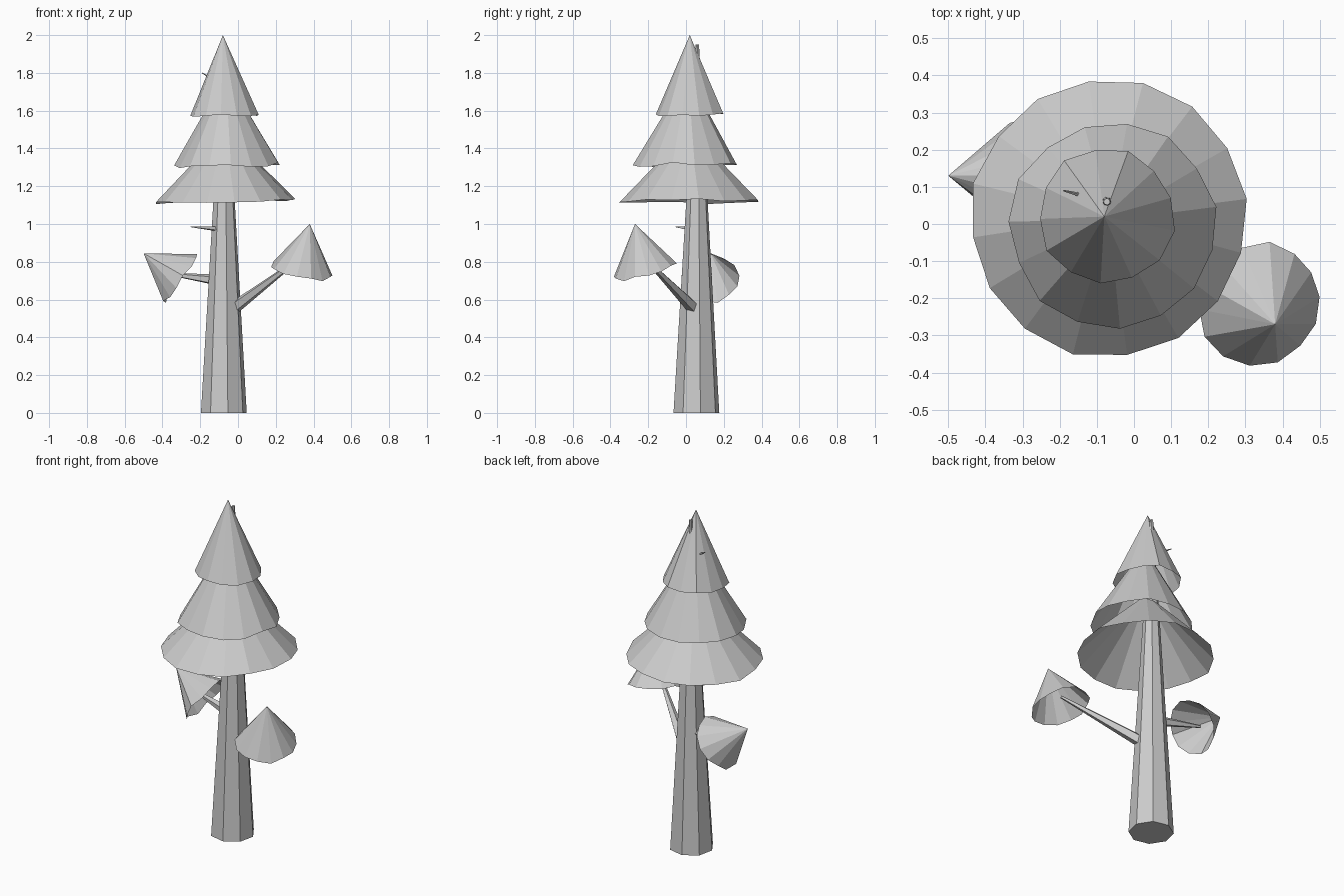
import bpy, math, random
from mathutils import Vector

if "Cube" in bpy.data.objects:
    bpy.data.objects.remove(bpy.data.objects["Cube"])

random.seed(4)


def make_object(name, verts, faces):
    mesh = bpy.data.meshes.new(name)
    mesh.from_pydata([tuple(v) for v in verts], [], faces)
    mesh.update()
    obj = bpy.data.objects.new(name, mesh)
    bpy.context.collection.objects.link(obj)
    return obj


def ring(center, axis, radius, sides, phase=0.0, jitter=0.0, drop=0.0):
    """Polygon around an axis, optionally ragged."""
    axis = Vector(axis).normalized()
    turn = Vector((0, 0, 1)).rotation_difference(axis)
    points = []
    for i in range(sides):
        a = math.radians(phase) + math.tau * i / sides
        r = radius + random.uniform(-jitter, jitter)
        p = Vector((r * math.cos(a), r * math.sin(a), random.uniform(-drop, drop)))
        points.append(Vector(center) + turn @ p)
    return points


def foliage(name, apex, center, axis, radius, sides, phase):
    """Open ragged cone."""
    rim = ring(center, axis, radius, sides, phase, 0.006, 0.01)
    faces = [(i, (i + 1) % sides, sides) for i in range(sides)]
    make_object(name, rim + [Vector(apex)], faces)


def limb(name, start, end, r0, r1, sides, phase=0.0):
    """Tapered closed prism between two points."""
    axis = Vector(end) - Vector(start)
    verts = ring(start, axis, r0, sides, phase) + ring(end, axis, r1, sides, phase)
    faces = [(i, (i + 1) % sides, sides + (i + 1) % sides, sides + i) for i in range(sides)]
    faces += [tuple(reversed(range(sides))), tuple(range(sides, 2 * sides))]
    make_object(name, verts, faces)


# Trunk
limb("trunk", (-0.075, 0.055, 0), (-0.073, 0.06, 1.95), 0.123, 0.009, 8, 10)

# Three stacked crown tiers
foliage("crown_bottom", (-0.07, 0.02, 1.50), (-0.07, 0.015, 1.12), (-0.015, 0, 1), 0.372, 16, 8)
foliage("crown_middle", (-0.065, 0.01, 1.79), (-0.057, -0.003, 1.31), (-0.03, -0.02, 1), 0.278, 15, 10)
foliage("crown_top", (-0.08, 0.02, 2.0), (-0.075, 0.02, 1.58), (0, -0.05, 1), 0.183, 13, 16)

# Foliage caps on the side branches
foliage("right_cap", (0.38, -0.27, 1.0), (0.338, -0.214, 0.755), (0.045, -0.06, 0.24), 0.168, 14, 5)
foliage("left_cap", (-0.5, 0.13, 0.845), (-0.30, 0.13, 0.71), (-0.2, 0, 0.145), 0.15, 13, 0)

# Side branches and twigs
limb("right_branch", (-0.03, 0.045, 0.55), (0.33, -0.22, 0.82), 0.036, 0.008, 5)
limb("left_branch", (-0.09, 0.07, 0.70), (-0.36, 0.13, 0.735), 0.032, 0.008, 5)
limb("lower_twig", (-0.075, 0.05, 0.972), (-0.25, -0.055, 0.985), 0.018, 0.002, 4)
limb("upper_twig", (-0.073, 0.06, 1.73), (-0.19, 0.09, 1.80), 0.012, 0.002, 4)
